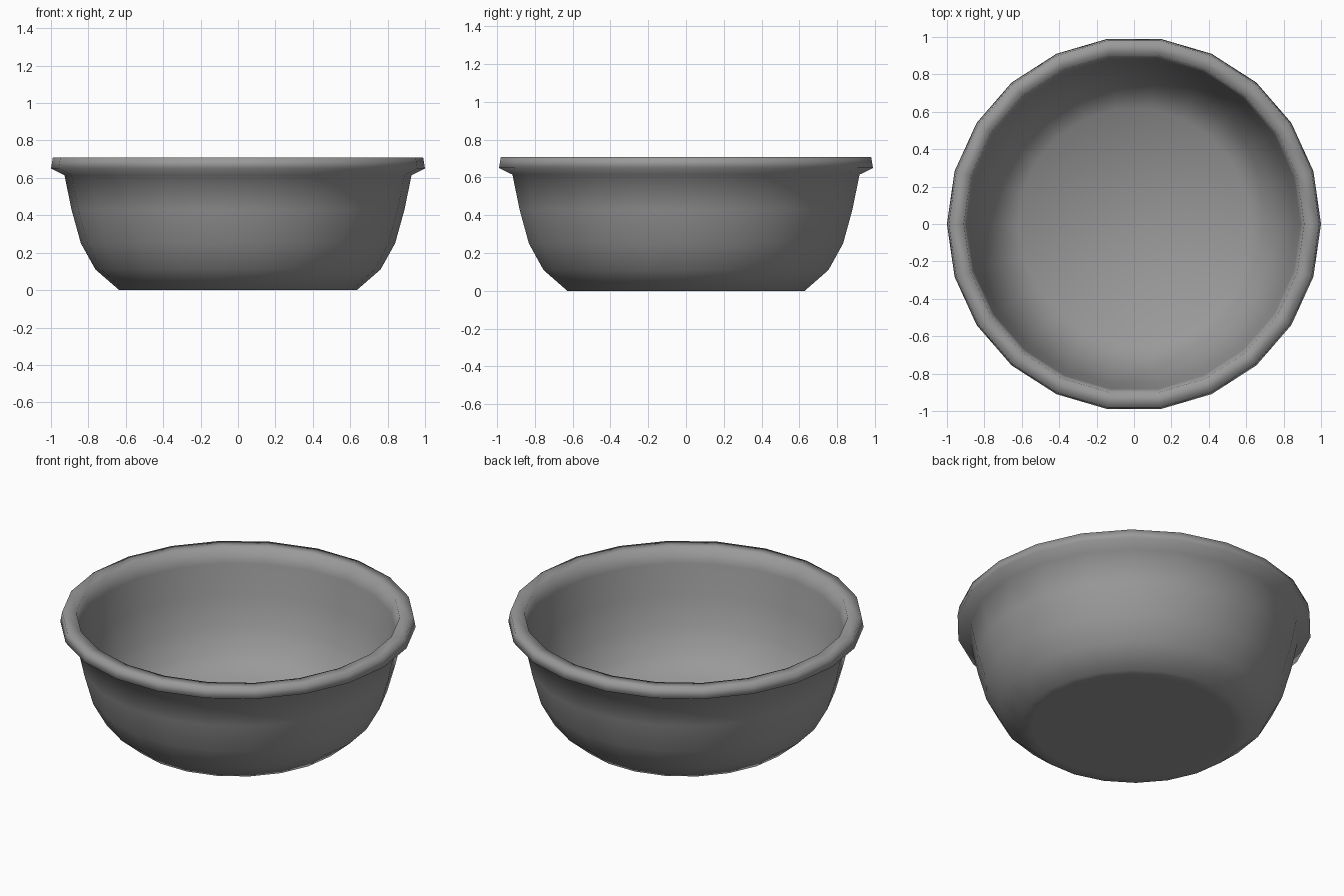
import bpy, bmesh
from math import cos, sin, tau

if "Cube" in bpy.data.objects:
    bpy.data.objects.remove(bpy.data.objects["Cube"])

SIDES = 22

# Cross-section (radius, height): underside, outer wall upward, rolled rim, inner wall down
profile = [
    (0.57, 0.0), (0.635, 0.0), (0.762, 0.11), (0.84, 0.25), (0.89, 0.43), (0.928, 0.615),
    (1.0, 0.65), (0.99, 0.708), (0.91, 0.708),
    (0.89, 0.615), (0.86, 0.43), (0.81, 0.26), (0.735, 0.13), (0.62, 0.03),
]

bm = bmesh.new()
rings = [[bm.verts.new((r * cos(tau * i / SIDES), r * sin(tau * i / SIDES), z))
          for i in range(SIDES)] for r, z in profile]

# Walls and rim
for low, high in zip(rings, rings[1:]):
    for i in range(SIDES):
        j = (i + 1) % SIDES
        bm.faces.new((low[i], low[j], high[j], high[i]))

# Underside and inner floor
bm.faces.new(list(reversed(rings[0])))
bm.faces.new(rings[-1])

for face in bm.faces:
    face.smooth = True
bmesh.ops.recalc_face_normals(bm, faces=bm.faces)

mesh = bpy.data.meshes.new("bowl")
bm.to_mesh(mesh)
bm.free()
bowl = bpy.data.objects.new("bowl", mesh)
bpy.context.collection.objects.link(bowl)

# Dark grey finish
grey = bpy.data.materials.new("dark_grey")
grey.diffuse_color = (0.32, 0.32, 0.32, 1)
grey.use_nodes = True
grey.node_tree.nodes["Principled BSDF"].inputs["Base Color"].default_value = grey.diffuse_color
mesh.materials.append(grey)
